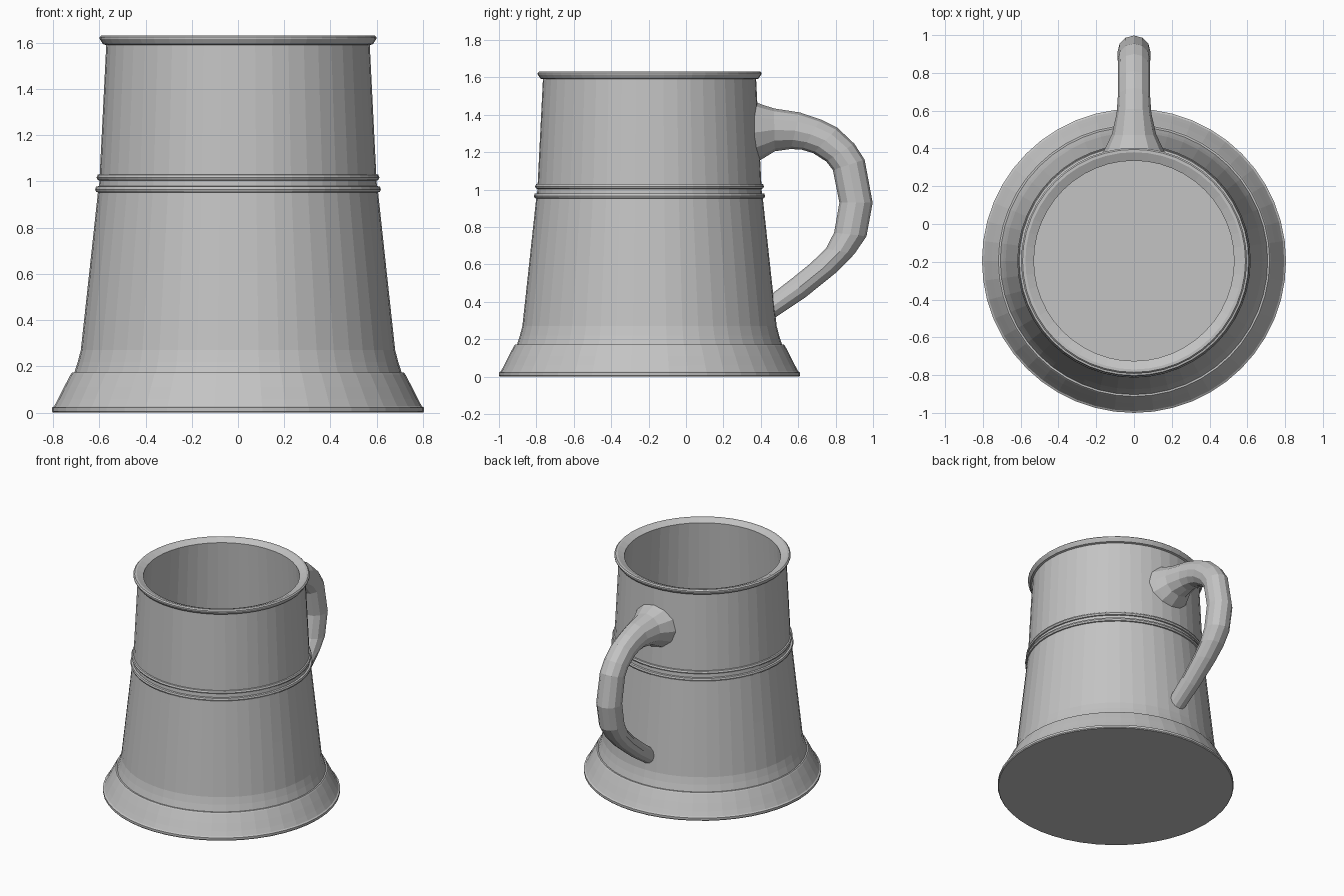
import bpy, bmesh, math
from mathutils import Vector

AXIS_Y = -0.195   # the cup sits forward so the handle fits behind it
SEGS = 48

metal = bpy.data.materials.new("pewter grey")
metal.diffuse_color = (0.55, 0.55, 0.55, 1)


def finish(bm, name):
    bmesh.ops.recalc_face_normals(bm, faces=bm.faces)
    mesh = bpy.data.meshes.new(name)
    bm.to_mesh(mesh)
    bm.free()
    mesh.materials.append(metal)
    obj = bpy.data.objects.new(name, mesh)
    bpy.context.collection.objects.link(obj)
    return obj


def skin(rings, name):
    """Bridge a list of equal point rings and cap both ends."""
    bm = bmesh.new()
    loops = [[bm.verts.new(p) for p in ring] for ring in rings]
    n = len(loops[0])
    for a, b in zip(loops, loops[1:]):
        for i in range(n):
            j = (i + 1) % n
            bm.faces.new((a[i], a[j], b[j], b[i]))
    bm.faces.new(loops[0][::-1])
    bm.faces.new(loops[-1])
    return finish(bm, name)


def circle(r, z):
    return [(r * math.cos(2 * math.pi * i / SEGS),
             AXIS_Y + r * math.sin(2 * math.pi * i / SEGS), z) for i in range(SEGS)]


# Cup: foot, wall, two raised bands, lip, then down the inside to the floor
profile = [
    (0.800, 0.0), (0.805, 0.006), (0.805, 0.022), (0.795, 0.028),
    (0.778, 0.060), (0.753, 0.110), (0.724, 0.165), (0.718, 0.173), (0.708, 0.173),
    (0.693, 0.220), (0.680, 0.270), (0.643, 0.610), (0.606, 0.953),
    (0.614, 0.955), (0.618, 0.966), (0.614, 0.978), (0.601, 0.980),
    (0.599, 1.004), (0.607, 1.006), (0.612, 1.017), (0.607, 1.029), (0.598, 1.031),
    (0.570, 1.590), (0.584, 1.594), (0.598, 1.616), (0.598, 1.624), (0.590, 1.632),
    (0.575, 1.632), (0.530, 1.612), (0.570, 0.980), (0.640, 0.270), (0.640, 0.100),
]
skin([circle(r, z) for r, z in profile], "cup")

# Handle: outer edge (y, z), inner edge (y, z), half width
stations = [
    (0.365, 1.470, 0.365, 1.140, 0.170),
    (0.405, 1.455, 0.410, 1.165, 0.150),
    (0.470, 1.434, 0.475, 1.205, 0.118),
    (0.610, 1.412, 0.560, 1.217, 0.092),
    (0.720, 1.375, 0.620, 1.213, 0.086),
    (0.810, 1.330, 0.680, 1.195, 0.085),
    (0.900, 1.245, 0.750, 1.150, 0.085),
    (0.955, 1.160, 0.785, 1.105, 0.086),
    (0.998, 0.930, 0.820, 0.930, 0.088),
    (0.965, 0.750, 0.792, 0.770, 0.087),
    (0.900, 0.655, 0.748, 0.685, 0.083),
    (0.810, 0.562, 0.665, 0.605, 0.078),
    (0.640, 0.425, 0.570, 0.528, 0.070),
    (0.460, 0.305, 0.450, 0.435, 0.064),
]
rings = []
for oy, oz, iy, iz, w in stations:
    mid = Vector((0, (oy + iy) / 2, (oz + iz) / 2))
    out = Vector((0, (oy - iy) / 2, (oz - iz) / 2))
    rings.append([mid + out * math.cos(2 * math.pi * k / 12)
                  + Vector((w * math.sin(2 * math.pi * k / 12), 0, 0)) for k in range(12)])
skin(rings, "handle")
